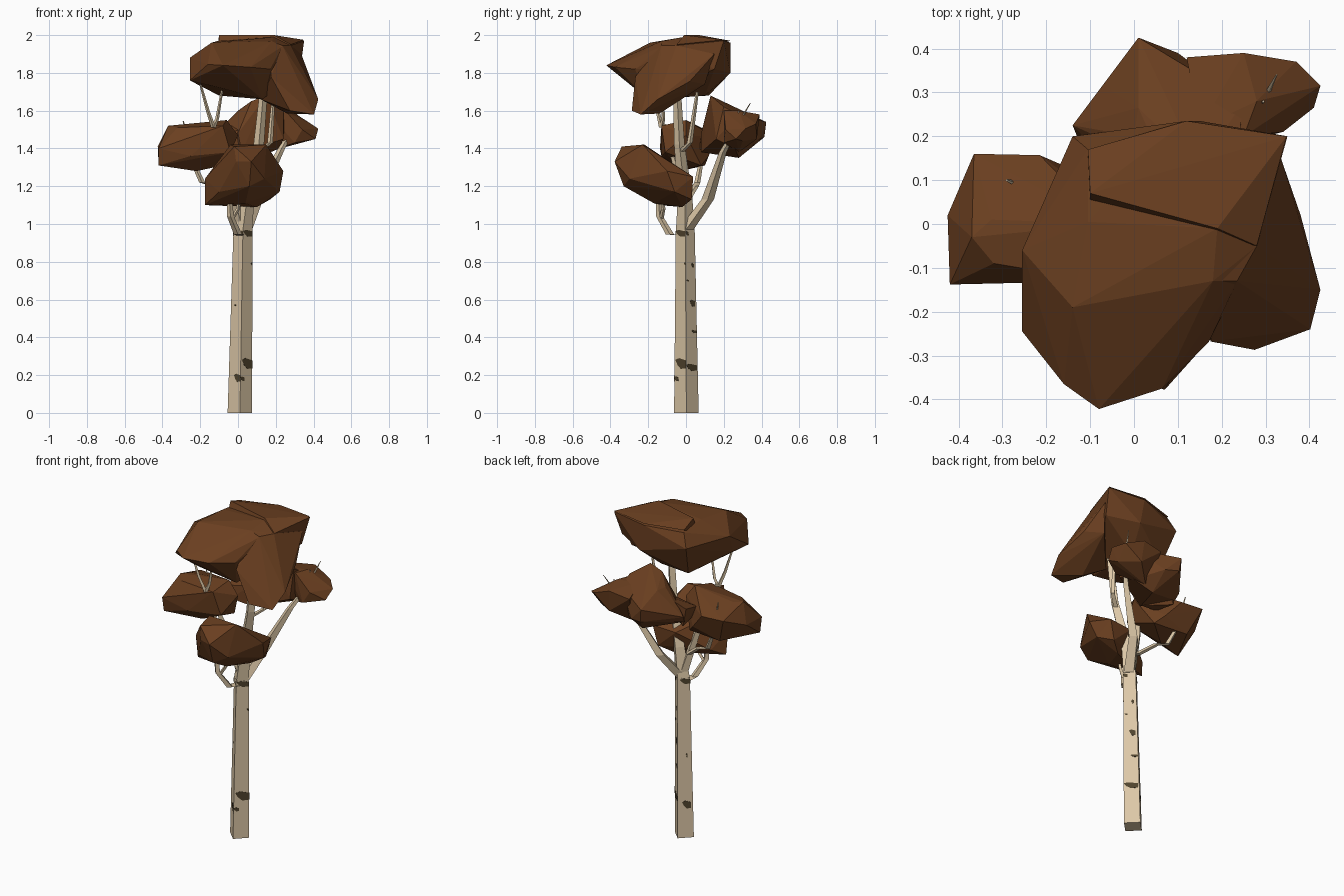
import bpy, bmesh, math
from mathutils import Vector


def material(name, rgb):
    m = bpy.data.materials.new(name)
    m.diffuse_color = (*rgb, 1)
    return m


BARK = material("pale bark", (0.72, 0.575, 0.385))
MARK = material("dark bark marks", (0.08, 0.057, 0.027))
LEAF = material("brown foliage", (0.146, 0.05, 0.0145))


def add_object(name, bm, mat):
    bmesh.ops.recalc_face_normals(bm, faces=bm.faces)
    me = bpy.data.meshes.new(name)
    bm.to_mesh(me)
    bm.free()
    me.materials.append(mat)
    ob = bpy.data.objects.new(name, me)
    bpy.context.collection.objects.link(ob)
    return ob


def ring(c, r):
    # diamond section: left, front, right, back corners
    c = Vector(c)
    return [c + Vector((-math.cos(i * math.pi / 2) * r, -math.sin(i * math.pi / 2) * r, 0)) for i in range(4)]


def limb(name, path):
    """Four-sided tapering limb through (x, y, z, radius) points."""
    bm = bmesh.new()
    rings = [[bm.verts.new(v) for v in ring(p[:3], p[3])] for p in path]
    for a, b in zip(rings, rings[1:]):
        for i in range(4):
            j = (i + 1) % 4
            bm.faces.new((a[i], a[j], b[j], b[i]))
    bm.faces.new(rings[0])
    bm.faces.new(rings[-1])
    return add_object(name, bm, BARK)


def clump(name, *parts):
    """Faceted foliage: convex hulls of a few corner points."""
    bm = bmesh.new()
    for pts in parts:
        vs = [bm.verts.new(p) for p in pts]
        res = bmesh.ops.convex_hull(bm, input=vs)
        junk = {g for g in res["geom_interior"] + res["geom_unused"] if isinstance(g, bmesh.types.BMVert)}
        bmesh.ops.delete(bm, geom=list(junk), context='VERTS')
    return add_object(name, bm, LEAF)


# trunk
BASE, TOP = (0.01, 0.002, 0, 0.065), (0.026, -0.004, 0.97, 0.05)
limb("trunk", [BASE, TOP])

# boughs
limb("leader", [(*TOP[:3], 0.049), (0.05, -0.005, 1.15, 0.038), (0.11, -0.035, 1.42, 0.028), (0.14, -0.05, 1.75, 0.02)])
limb("leader_twig", [(0.105, -0.03, 1.38, 0.018), (0.17, 0.02, 1.43, 0.015), (0.19, 0.06, 1.7, 0.008)])
limb("back_bough", [(0.035, 0.0, 0.97, 0.04), (0.1, 0.115, 1.13, 0.033), (0.22, 0.195, 1.38, 0.02),
                    (0.285, 0.26, 1.5, 0.011), (0.325, 0.34, 1.64, 0.002)])
limb("back_bough_twig", [(0.28, 0.26, 1.5, 0.01), (0.295, 0.28, 1.6, 0.003)])
limb("left_bough", [(0.02, 0.0, 0.99, 0.03), (-0.06, -0.04, 1.28, 0.02), (-0.13, -0.12, 1.53, 0.014)])
limb("left_fork_outer", [(-0.13, -0.13, 1.51, 0.013), (-0.16, -0.15, 1.6, 0.01), (-0.21, -0.17, 1.78, 0.005)])
limb("left_fork_inner", [(-0.13, -0.13, 1.51, 0.013), (-0.11, -0.12, 1.56, 0.01), (-0.075, -0.13, 1.76, 0.005)])
limb("side_bough", [(-0.02, 0.0, 1.12, 0.02), (-0.12, 0.05, 1.2, 0.018), (-0.19, 0.06, 1.22, 0.016),
                    (-0.24, 0.08, 1.33, 0.012), (-0.29, 0.1, 1.545, 0.003)])
limb("front_bough", [(0.02, -0.02, 0.94, 0.03), (0.0, -0.085, 0.945, 0.022), (-0.04, -0.14, 1.04, 0.018),
                     (-0.05, -0.15, 1.2, 0.012)])
limb("front_bough_twig", [(-0.03, -0.13, 1.03, 0.012), (0.0, -0.12, 1.08, 0.011), (0.01, -0.13, 1.18, 0.007)])

# top foliage: main mass, raised rear cap and drooping right lobe
clump("top_foliage",
      [(-0.105, 0.005, 1.97), (0.19, -0.01, 1.99), (-0.14, -0.19, 1.96), (0.18, -0.13, 1.968), (-0.255, -0.06, 1.88),
       (-0.255, -0.245, 1.76), (-0.16, -0.365, 1.845), (-0.08, -0.422, 1.84), (0.065, -0.375, 1.83),
       (0.17, -0.27, 1.82), (-0.25, -0.1, 1.77), (-0.09, -0.25, 1.72), (0.13, -0.2, 1.66), (0.35, 0.2, 1.97),
       (0.33, 0.15, 1.82), (0.12, 0.235, 1.96), (0.15, 0.235, 1.8), (-0.105, 0.17, 1.95), (-0.14, 0.2, 1.87),
       (-0.1, 0.12, 1.68), (0.1, 0.1, 1.68), (0.28, -0.05, 1.945), (0.235, -0.13, 1.94)],
      [(-0.1, 0.07, 2.0), (0.19, -0.01, 2.0), (-0.105, 0.17, 1.965), (0.12, 0.235, 1.97), (0.348, 0.2, 1.975),
       (0.28, -0.05, 1.95), (-0.1, 0.03, 1.9), (0.2, 0.0, 1.9)],
      [(0.18, -0.13, 1.965), (0.235, -0.13, 1.945), (0.28, -0.05, 1.945), (0.335, 0.15, 1.9), (0.38, 0.02, 1.755),
       (0.425, -0.15, 1.66), (0.402, -0.24, 1.58), (0.275, -0.287, 1.6), (0.175, -0.268, 1.78),
       (0.26, -0.14, 1.585), (0.12, -0.1, 1.66), (0.3, 0.1, 1.74)])

# left foliage
clump("left_foliage",
      [(-0.425, 0.02, 1.41), (-0.42, -0.138, 1.40), (-0.42, -0.12, 1.31), (-0.365, 0.16, 1.47), (-0.325, 0.01, 1.522),
       (-0.37, -0.03, 1.52), (-0.32, -0.09, 1.51), (-0.215, 0.157, 1.46), (-0.25, -0.13, 1.36), (-0.22, -0.03, 1.28),
       (-0.3, 0.1, 1.31), (-0.13, 0.12, 1.36), (-0.08, -0.13, 1.52), (-0.06, 0.0, 1.55), (0.0, 0.0, 1.47),
       (-0.04, -0.11, 1.38), (-0.08, 0.08, 1.31)])

# back foliage: inner mass, outer right lobe and small left lobe
clump("back_foliage",
      [(0.01, 0.425, 1.54), (0.02, 0.415, 1.46), (0.1, 0.39, 1.45), (-0.07, 0.315, 1.5), (-0.14, 0.225, 1.46),
       (-0.13, 0.2, 1.42), (0.01, 0.265, 1.6), (0.0, 0.2, 1.6), (0.07, 0.13, 1.65), (0.15, 0.13, 1.68),
       (0.24, 0.2, 1.62), (0.25, 0.28, 1.58), (0.0, 0.08, 1.48), (0.02, 0.08, 1.38), (0.1, 0.28, 1.35),
       (0.24, 0.16, 1.45), (0.22, 0.26, 1.4)],
      [(0.12, 0.38, 1.56), (0.25, 0.39, 1.58), (0.37, 0.37, 1.53), (0.425, 0.315, 1.505), (0.41, 0.265, 1.45),
       (0.34, 0.21, 1.5), (0.25, 0.2, 1.6), (0.28, 0.28, 1.6), (0.15, 0.22, 1.6), (0.37, 0.3, 1.44),
       (0.3, 0.2, 1.43), (0.26, 0.375, 1.45), (0.15, 0.28, 1.38)],
      [(-0.14, 0.2, 1.5), (-0.13, 0.08, 1.47), (-0.1, 0.07, 1.4), (-0.12, 0.2, 1.39), (0.02, 0.09, 1.5),
       (0.02, 0.09, 1.38), (0.0, 0.22, 1.56)])

# front foliage
clump("front_foliage",
      [(-0.175, -0.16, 1.24), (-0.175, -0.14, 1.1), (-0.1, -0.24, 1.17), (-0.02, -0.34, 1.41), (-0.01, -0.35, 1.33),
       (0.07, -0.378, 1.33), (0.06, -0.33, 1.2), (-0.04, -0.22, 1.42), (0.15, -0.23, 1.42), (0.19, -0.15, 1.34),
       (0.24, -0.1, 1.28), (0.22, -0.06, 1.17), (0.2, 0.038, 1.25), (0.17, 0.03, 1.13), (0.1, -0.02, 1.09),
       (0.04, -0.17, 1.11), (0.05, 0.03, 1.24), (-0.05, -0.07, 1.3), (-0.12, -0.07, 1.14), (0.14, -0.3, 1.24)])

# bark marks: thin ragged patches (side, height, start, end, thickness)
# sides: 0 front left, 1 front right, 2 back right, 3 back left
MARKS = [(1, 0.26, 0.1, 1, 0.06), (2, 0.24, 0, 0.9, 0.04), (0, 0.185, 0.45, 1, 0.045), (1, 0.18, 0, 0.35, 0.025),
         (1, 0.95, 0.02, 0.98, 0.038), (0, 0.95, 0.8, 1, 0.03), (2, 0.95, 0, 0.35, 0.025), (3, 0.95, 0.2, 1, 0.035),
         (3, 0.2, 0.3, 0.85, 0.05), (3, 0.5, 0.6, 0.7, 0.03), (2, 0.58, 0.4, 0.85, 0.04), (2, 0.78, 0.6, 0.8, 0.025),
         (2, 0.43, 0.5, 0.95, 0.016), (2, 0.7, 0.1, 0.3, 0.012), (0, 0.57, 0.3, 0.45, 0.01),
         (1, 0.79, 0.85, 1, 0.015)]


def on_trunk(side, z, u, lift=0.0015):
    t = z / TOP[2]
    c = [a + (b - a) * t for a, b in zip(BASE, TOP)]
    r = ring(c[:3], c[3] + lift * 1.5)
    return r[side].lerp(r[(side + 1) % 4], u)


bm = bmesh.new()
for side, z, u0, u1, h in MARKS:
    shape = [(0, 0.35), (0.35, 0.5), (0.65, 0.4), (1, 0.3), (1, -0.4), (0.5, -0.45), (0.2, -0.1)]
    pts = [(u0 + (u1 - u0) * a, min(z + h * b, 0.969)) for a, b in shape]
    front = [bm.verts.new(on_trunk(side, w, u)) for u, w in pts]
    back = [bm.verts.new(on_trunk(side, w, u, -0.001)) for u, w in pts]
    bm.faces.new(front)
    bm.faces.new(back[::-1])
    for i in range(len(pts)):
        j = (i + 1) % len(pts)
        bm.faces.new((front[i], back[i], back[j], front[j]))
add_object("bark_marks", bm, MARK)
